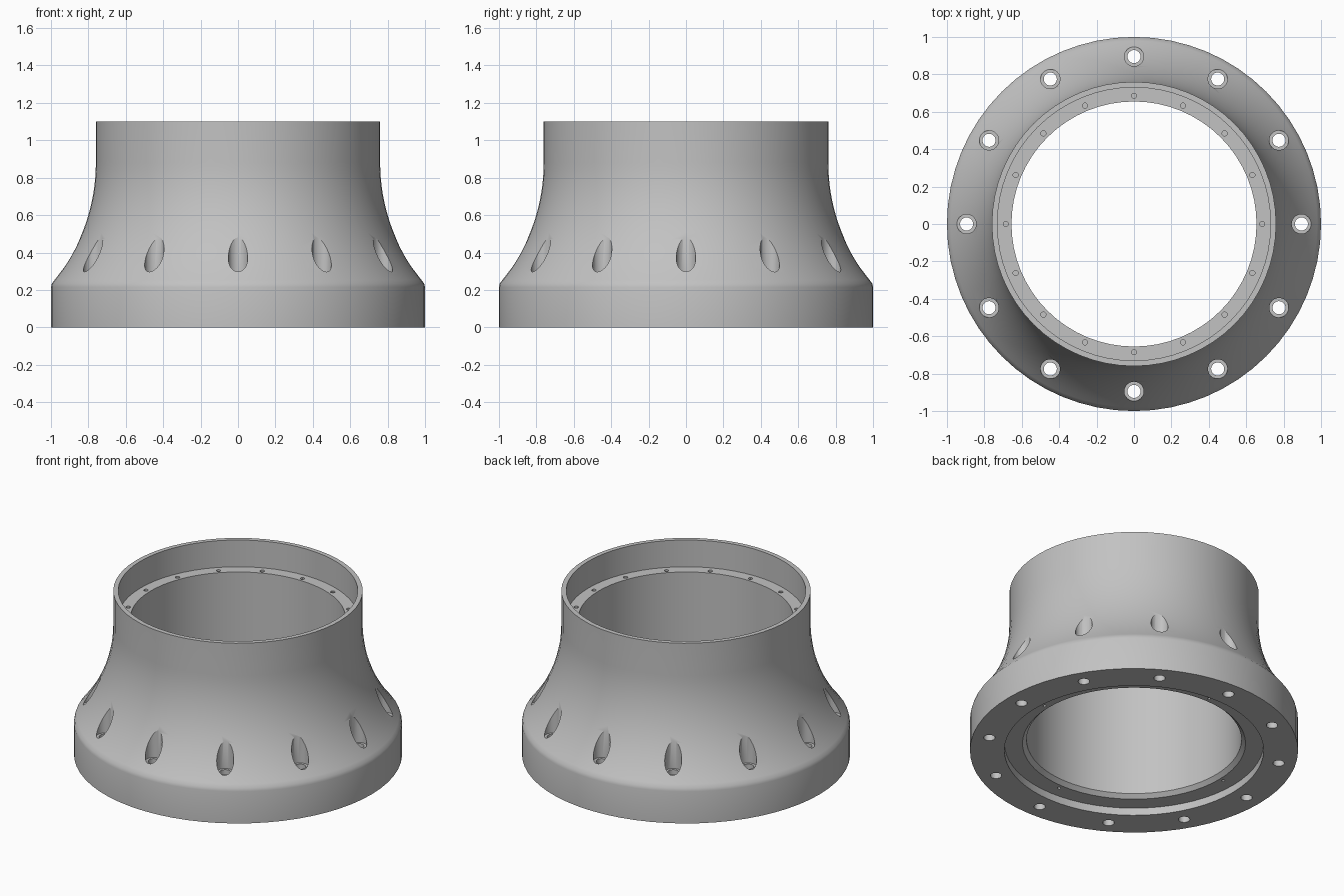
import bpy, math

cube = bpy.data.objects.get("Cube")
if cube:
    bpy.data.objects.remove(cube, do_unlink=True)

grey = bpy.data.materials.new("machined_grey")
grey.use_nodes = True
colour = (0.54, 0.54, 0.54, 1)
grey.diffuse_color = colour
grey.node_tree.nodes["Principled BSDF"].inputs["Base Color"].default_value = colour


def add_object(name, verts, faces):
    mesh = bpy.data.meshes.new(name)
    mesh.from_pydata(verts, [], faces)
    mesh.materials.append(grey)
    obj = bpy.data.objects.new(name, mesh)
    bpy.context.collection.objects.link(obj)
    return obj


def ring_point(radius, angle, z):
    return (radius * math.cos(angle), radius * math.sin(angle), z)


def lathe(name, profile, steps):
    """Spin a closed, counter-clockwise (radius, z) loop around z."""
    n = len(profile)
    verts = [ring_point(r, math.tau * s / steps, z) for s in range(steps) for r, z in profile]
    faces = []
    for s in range(steps):
        a, b = s * n, (s + 1) % steps * n
        for i in range(n):
            j = (i + 1) % n
            faces.append((a + i, b + i, b + j, a + j))
    return add_object(name, verts, faces)


def drill(name, profile, count, circle, steps=24):
    """Ring of stepped drills; the (radius, z) profile runs bottom to top."""
    verts, faces = [], []
    for k in range(count):
        cx, cy, _ = ring_point(circle, math.tau * k / count, 0)
        base = len(verts)
        for r, z in profile:
            for s in range(steps):
                x, y, _ = ring_point(r, math.tau * s / steps, z)
                verts.append((cx + x, cy + y, z))
        rows = len(profile)
        for i in range(rows - 1):
            for s in range(steps):
                t = (s + 1) % steps
                lo, hi = base + i * steps, base + (i + 1) * steps
                faces.append((lo + s, lo + t, hi + t, hi + s))
        faces.append(tuple(base + s for s in reversed(range(steps))))
        faces.append(tuple(base + (rows - 1) * steps + s for s in range(steps)))
    obj = add_object(name, verts, faces)
    obj.hide_render = True
    return obj


# Flange, softened shoulder and concave flare up to the neck
outer = [(1, 0), (1, 0.215), (0.995, 0.235)]
for i in range(17):
    a = math.radians(38.7 * (1 - i / 16))
    outer.append((1.76 - math.cos(a), 0.88 - math.sin(a)))
outer.append((0.76, 1.10))

# Neck rim, bolting ledge, bore, chamfer and underside recess
inner = [(0.73, 1.10), (0.73, 0.92), (0.655, 0.92), (0.655, 0.075),
         (0.68, 0.05), (0.79, 0.05), (0.79, 0)]
body = lathe("flared_housing", outer + inner, 64)

cutters = [
    # Through bolts with counterbores in the flare
    drill("flange_bolt_cutter", [(0.035, -0.1), (0.035, 0.295), (0.052, 0.295), (0.052, 0.7)], 12, 0.895),
    # Small tapped holes in the upper ledge
    drill("ledge_hole_cutter", [(0.014, 0.86), (0.014, 1.0)], 16, 0.685, 12),
    # Locating holes in the underside recess
    drill("recess_hole_cutter", [(0.01, -0.05), (0.01, 0.12)], 4, 0.71, 12),
]
bpy.context.view_layer.objects.active = body
body.select_set(True)
for cutter in cutters:
    mod = body.modifiers.new(cutter.name, "BOOLEAN")
    mod.operation = "DIFFERENCE"
    mod.solver = "EXACT"
    mod.object = cutter
    bpy.ops.object.modifier_apply(modifier=mod.name)
    bpy.data.objects.remove(cutter, do_unlink=True)

bpy.ops.object.shade_smooth_by_angle(angle=math.radians(30))
